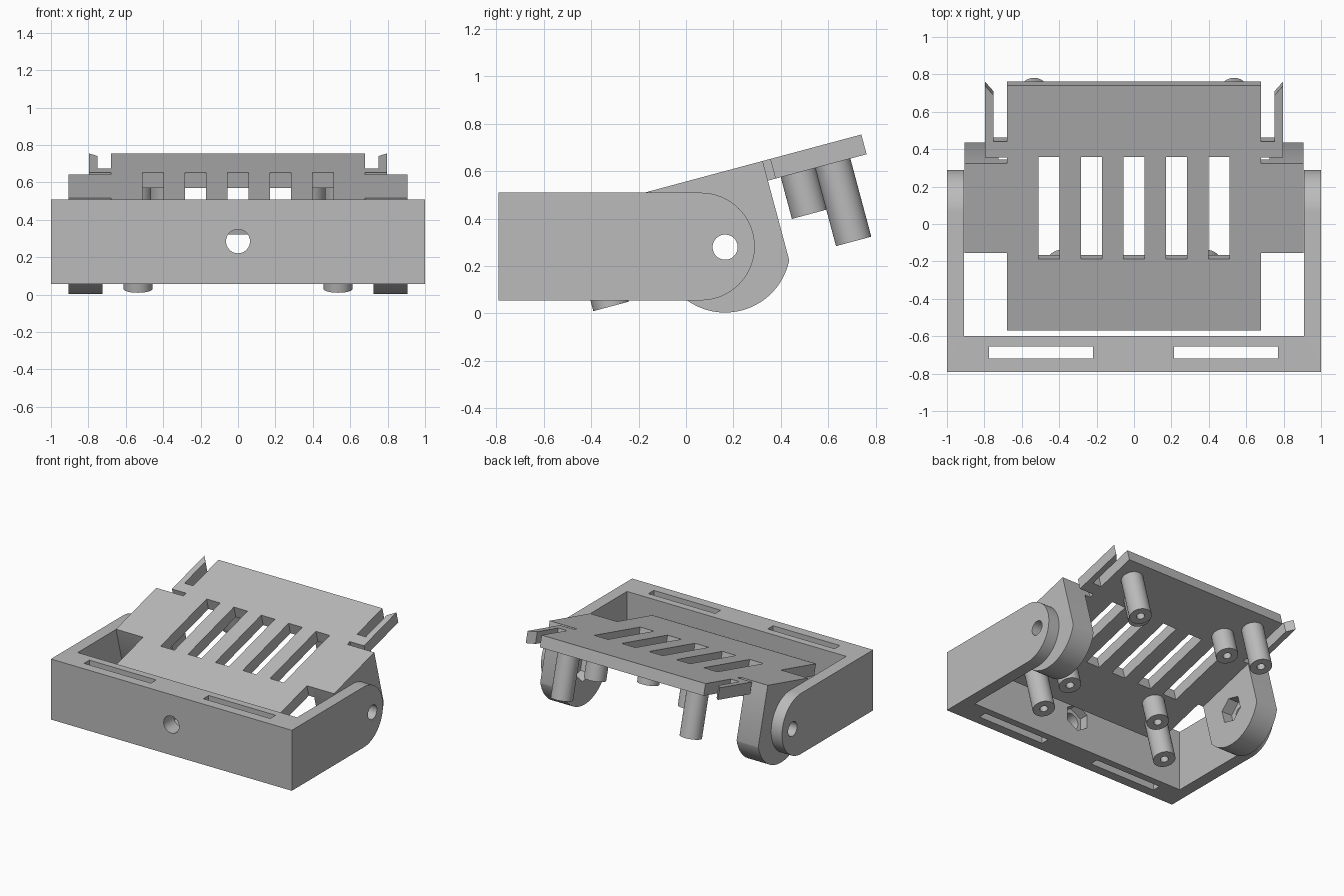
import bpy, bmesh, math
from mathutils import Matrix

if "Cube" in bpy.data.objects:
    bpy.data.objects.remove(bpy.data.objects["Cube"], do_unlink=True)

grey = bpy.data.materials.new("matte_grey")
grey.use_nodes = True
colour = (0.5, 0.5, 0.5, 1)
grey.diffuse_color = colour
grey.node_tree.nodes["Principled BSDF"].inputs["Base Color"].default_value = colour

parts = []
TILT = Matrix.Translation((0, 0.165, 0.28)) @ Matrix.Rotation(math.radians(15), 4, 'X')
TOP, UNDER = 0.31, 0.224        # tilting plate, measured from the pivot
HALF, EAR = 0.678, 0.247        # half lengths of plate and ears


def prism(name, outline, axis, lo, hi):
    """Extrude a 2D outline along an axis."""
    place = {'x': lambda a, b, t: (t, a, b),
             'y': lambda a, b, t: (a, t, b),
             'z': lambda a, b, t: (a, b, t)}[axis]
    bm = bmesh.new()
    low = [bm.verts.new(place(a, b, lo)) for a, b in outline]
    high = [bm.verts.new(place(a, b, hi)) for a, b in outline]
    bm.faces.new(low)
    bm.faces.new(high)
    for i in range(len(low)):
        j = (i + 1) % len(low)
        bm.faces.new((low[i], low[j], high[j], high[i]))
    bmesh.ops.recalc_face_normals(bm, faces=bm.faces)
    mesh = bpy.data.meshes.new(name)
    bm.to_mesh(mesh)
    bm.free()
    mesh.materials.append(grey)
    obj = bpy.data.objects.new(name, mesh)
    bpy.context.collection.objects.link(obj)
    return obj


def rect(a0, a1, b0, b1):
    return [(a0, b0), (a1, b0), (a1, b1), (a0, b1)]


def arc(a, b, r, start=0, end=360, n=48):
    steps = n if end - start == 360 else n + 1
    angles = [math.radians(start + (end - start) * i / n) for i in range(steps)]
    return [(a + r * math.cos(t), b + r * math.sin(t)) for t in angles]


def boolean(obj, tool, operation='DIFFERENCE'):
    """Apply a boolean and discard the tool."""
    tool.hide_render = True
    mod = obj.modifiers.new("cut", 'BOOLEAN')
    mod.operation, mod.object, mod.solver = operation, tool, 'EXACT'
    bpy.context.view_layer.update()
    graph = bpy.context.evaluated_depsgraph_get()
    mesh = bpy.data.meshes.new_from_object(obj.evaluated_get(graph))
    obj.modifiers.clear()
    obj.data = mesh
    bpy.data.objects.remove(tool, do_unlink=True)


# U-shaped frame with rounded arm ends
half_u = [(1, -0.79), (1, 0.4), (0.91, 0.4), (0.91, -0.6)]
u_shape = half_u + [(-x, y) for x, y in reversed(half_u)]
frame = prism("frame", u_shape, 'z', 0.055, 0.51)
side = [(-0.9, 0.0555), (-0.9, 0.5095)] + arc(0.063, 0.2825, 0.227, 90, -90)
boolean(frame, prism("cutter", side, 'x', -1.1, 1.1), 'INTERSECT')
for x0, x1 in ((-0.775, -0.22), (0.215, 0.77)):
    boolean(frame, prism("cutter", rect(x0, x1, -0.718, -0.655), 'z', 0, 0.6))
boolean(frame, prism("cutter", arc(0.165, 0.28, 0.053), 'x', -1.1, 1.1))
boolean(frame, prism("cutter", arc(0, 0.285, 0.064), 'y', -0.9, -0.5))
boolean(frame, prism("cutter", arc(0, 0.285, 0.1, 30, 390, 6), 'y', -0.67, -0.5))
parts.append(frame)

# Tilting plate with side clips
half_plate = [(0.68, -HALF), (0.68, -EAR), (0.725, -EAR), (0.725, EAR), (0.68, EAR),
              (0.68, 0.28), (0.797, 0.28), (0.797, HALF), (0.752, 0.625),
              (0.752, 0.368), (0.68, 0.368), (0.68, HALF)]
plate_outline = half_plate + [(-x, u) for x, u in reversed(half_plate)]
plate = prism("tilting_plate", plate_outline, 'z', UNDER, TOP)
for i in range(-2, 3):
    x = i * 0.227
    boolean(plate, prism("cutter", rect(x - 0.057, x + 0.057, -0.282, 0.282), 'z', 0, 0.5))
plate.matrix_world = TILT
parts.append(plate)

# Pivot ears with nut pockets on the inside
corner = math.degrees(math.acos(EAR / 0.276))
ear_outline = [(EAR, TOP), (-EAR, TOP)] + arc(0, 0, 0.276, 180 + corner, 360 - corner)
for label, s in (("left", 1), ("right", -1)):
    ear = prism(label + "_ear", ear_outline, 'x', *sorted((s * 0.725, s * 0.905)))
    boolean(ear, prism("cutter", arc(0, 0, 0.053), 'x', -1, 1))
    pocket = prism("cutter", arc(0, 0, 0.1, 30, 390, 6), 'x', *sorted((s * 0.6, s * 0.81)))
    boolean(ear, pocket)
    ear.matrix_world = TILT
    parts.append(ear)

# Hollow-ended mounting posts under the plate
for kind, px, pu, end in (("long", 0.535, 0.53, -0.117), ("short", 0.39, 0.38, 0.042)):
    for sx in (1, -1):
        for su in (1, -1):
            name = "_".join((kind, "back" if su > 0 else "front",
                             "left" if sx > 0 else "right", "post"))
            x, u = sx * px, su * pu
            post = prism(name, arc(x, u, 0.077), 'z', end, UNDER + 0.01)
            boolean(post, prism("cutter", arc(x, u, 0.028, n=24), 'z', end - 0.1, UNDER))
            post.matrix_world = TILT
            parts.append(post)

# Smooth the round walls, keep edges sharp
bpy.ops.object.select_all(action='DESELECT')
for obj in parts:
    obj.select_set(True)
bpy.context.view_layer.objects.active = frame
bpy.ops.object.shade_smooth_by_angle(angle=math.radians(30))
